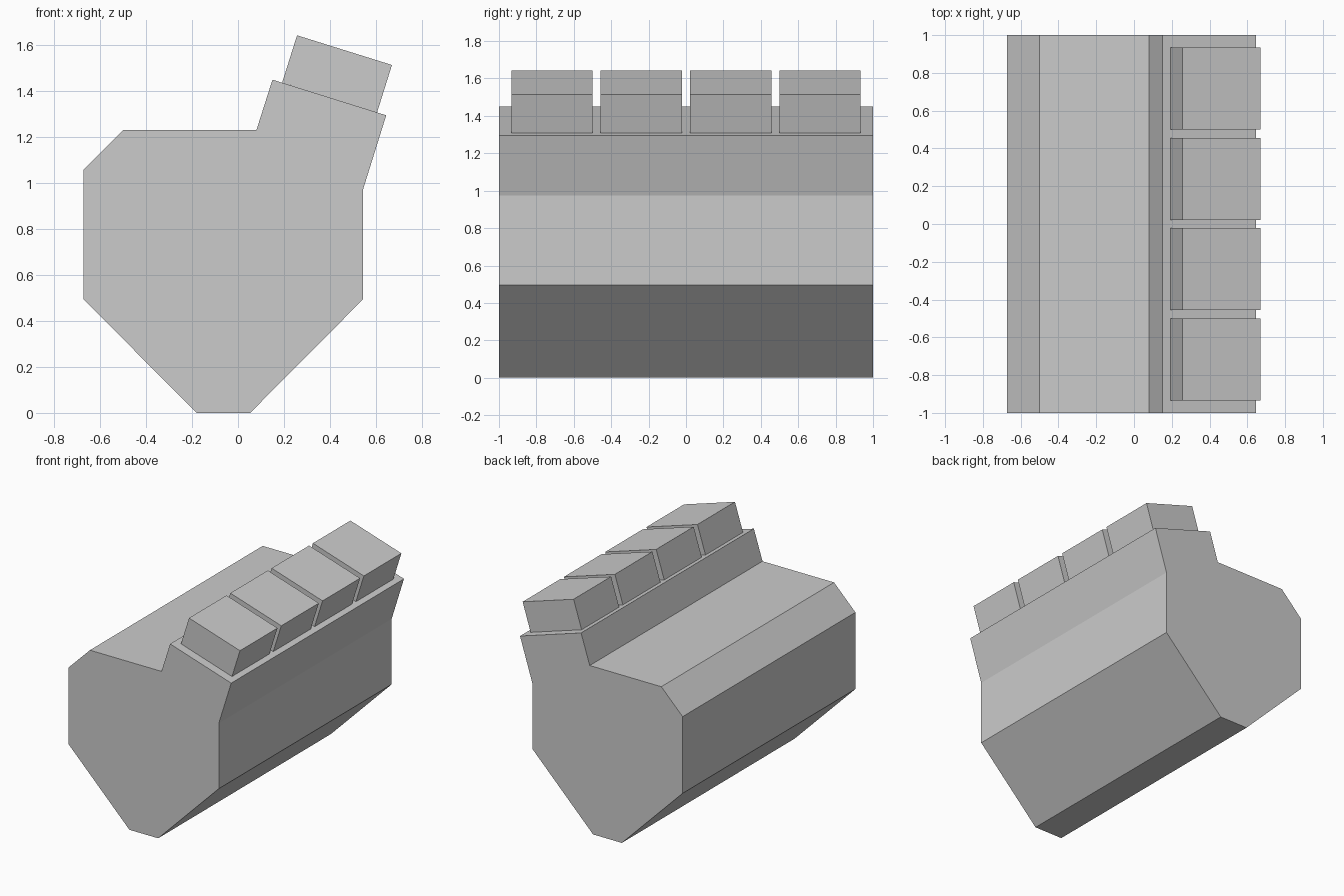
import bpy, bmesh

if "Cube" in bpy.data.objects:
    bpy.data.objects.remove(bpy.data.objects["Cube"])


def extrude_profile(name, profile, y0, y1):
    """Closed prism: an (x, z) outline swept along y."""
    bm = bmesh.new()
    face = bm.faces.new([bm.verts.new((x, y0, z)) for x, z in profile])
    swept = bmesh.ops.extrude_face_region(bm, geom=[face], use_keep_orig=True)
    moved = [v for v in swept["geom"] if isinstance(v, bmesh.types.BMVert)]
    bmesh.ops.translate(bm, verts=moved, vec=(0, y1 - y0, 0))
    bmesh.ops.recalc_face_normals(bm, faces=bm.faces[:])
    mesh = bpy.data.meshes.new(name)
    bm.to_mesh(mesh)
    bm.free()
    obj = bpy.data.objects.new(name, mesh)
    bpy.context.collection.objects.link(obj)
    return obj


# Main body with the tilted shoulder on its right side
body = [(-0.18, 0), (0.053, 0), (0.545, 0.495), (0.545, 0.975),
        (0.645, 1.295), (0.15, 1.45), (0.08, 1.23), (-0.50, 1.23),
        (-0.673, 1.057), (-0.673, 0.495)]
extrude_profile("main_body", body, -1, 1)

# Row of four tilted blocks standing on the shoulder
block = [(0.192, 1.437), (0.605, 1.307), (0.67, 1.514), (0.257, 1.643)]
WIDTH, PITCH = 0.434, 0.478
for i in range(4):
    centre = (i - 1.5) * PITCH
    extrude_profile(f"top_block_{i + 1}", block,
                    centre - WIDTH / 2, centre + WIDTH / 2)
